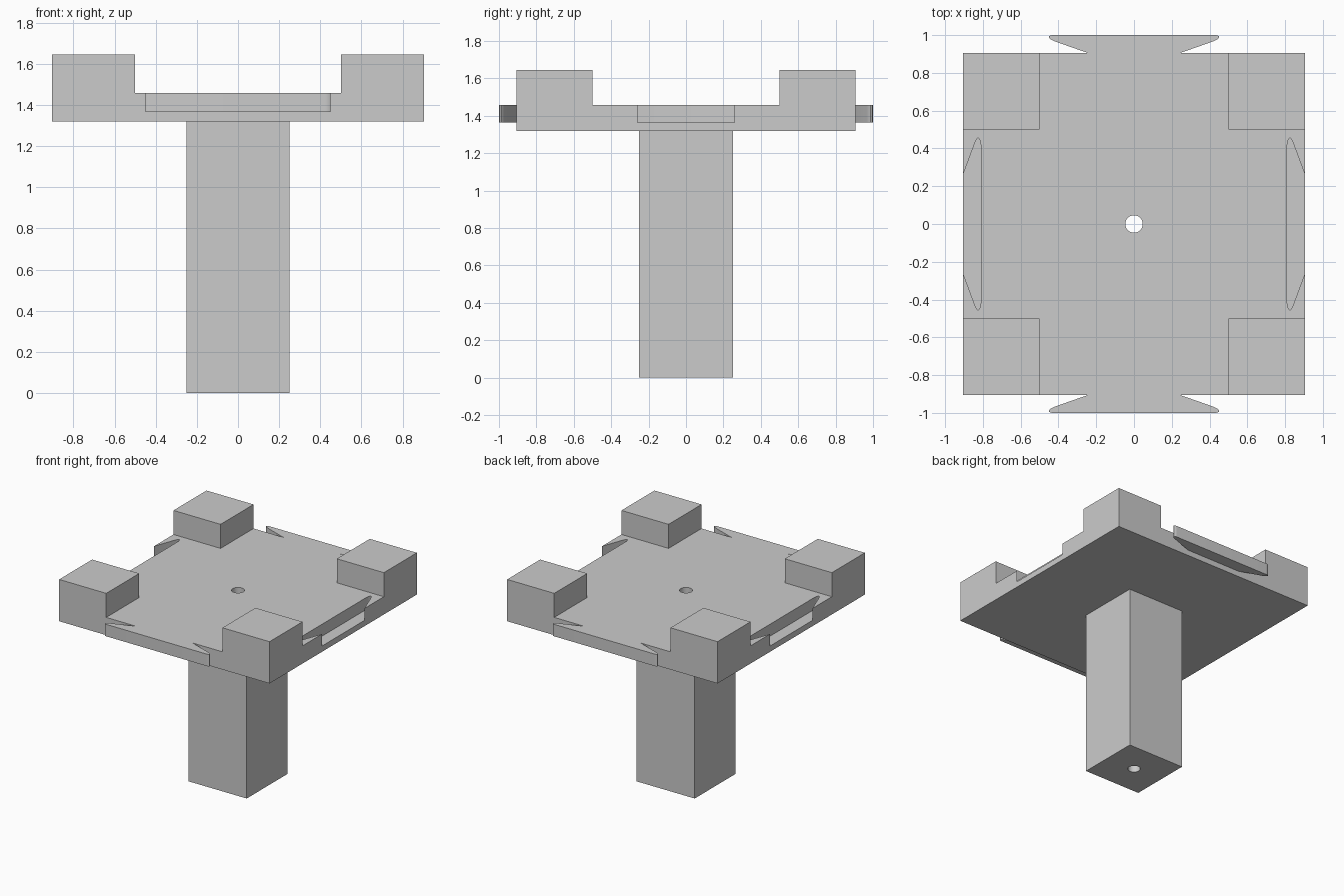
import bpy, bmesh, math

if "Cube" in bpy.data.objects:
    bpy.data.objects.remove(bpy.data.objects["Cube"])

EDGE, TOP, LOW = 0.905, 1.458, 1.365   # plate half width, plate top, underside of joint


def prism(name, outline, z0, z1):
    """Closed solid: a flat outline extruded from z0 to z1."""
    bm = bmesh.new()
    face = bm.faces.new([bm.verts.new((x, y, z0)) for x, y in outline])
    ext = bmesh.ops.extrude_face_region(bm, geom=[face])["geom"]
    bmesh.ops.translate(bm, vec=(0, 0, z1 - z0),
                        verts=[v for v in ext if isinstance(v, bmesh.types.BMVert)])
    bmesh.ops.recalc_face_normals(bm, faces=bm.faces[:])
    mesh = bpy.data.meshes.new(name)
    bm.to_mesh(mesh)
    bm.free()
    obj = bpy.data.objects.new(name, mesh)
    bpy.context.collection.objects.link(obj)
    return obj


def rect(x0, x1, y0, y1):
    return [(x0, y0), (x1, y0), (x1, y1), (x0, y1)]


def combine(target, other, operation):
    """Apply a boolean and remove the helper solid."""
    mod = target.modifiers.new(operation, "BOOLEAN")
    mod.object, mod.operation, mod.solver = other, operation, "EXACT"
    bpy.context.view_layer.objects.active = target
    bpy.ops.object.modifier_apply(modifier=mod.name)
    bpy.data.objects.remove(other)


def dovetail(half, turn):
    """Mirror (across, depth) points, then turn about z."""
    pts = half + [(-a, d) for a, d in reversed(half)]
    c, s = math.cos(turn), math.sin(turn)
    return [(a * c - d * s, a * s + d * c) for a, d in pts]


# plate and square column
body = prism("connector_tile", rect(-EDGE, EDGE, -EDGE, EDGE), 1.32, TOP)
combine(body, prism("column", rect(-.25, .25, -.25, .25), 0, 1.36), "UNION")

# raised corner blocks
for sx in (-1, 1):
    for sy in (-1, 1):
        xs, ys = sorted((sx * .5, sx * EDGE)), sorted((sy * .5, sy * EDGE))
        combine(body, prism("corner_block", rect(*xs, *ys), 1.32, 1.645), "UNION")

# dovetail tabs front and back, matching open-topped sockets left and right
tab = [(.243, .88), (.243, EDGE), (.42, .967), (.44, .977), (.449, .986),
       (.449, .994), (.44, .999), (.425, 1.0)]
socket = [(.219, .92), (.26, EDGE), (.436, .84), (.45, .832), (.455, .826),
          (.45, .819), (.437, .814), (.42, .811)]
for turn in (0, math.pi):
    combine(body, prism("tab", dovetail(tab, turn), LOW, TOP), "UNION")
    combine(body, prism("socket", dovetail(socket, turn + math.pi / 2), LOW, 1.6), "DIFFERENCE")

# bore through plate and column
circle = [(.046 * math.cos(i * math.pi / 16), .046 * math.sin(i * math.pi / 16)) for i in range(32)]
combine(body, prism("bore", circle, -.2, 1.8), "DIFFERENCE")

body.select_set(True)
bpy.context.view_layer.objects.active = body
bpy.ops.object.shade_smooth_by_angle(angle=math.radians(30))
